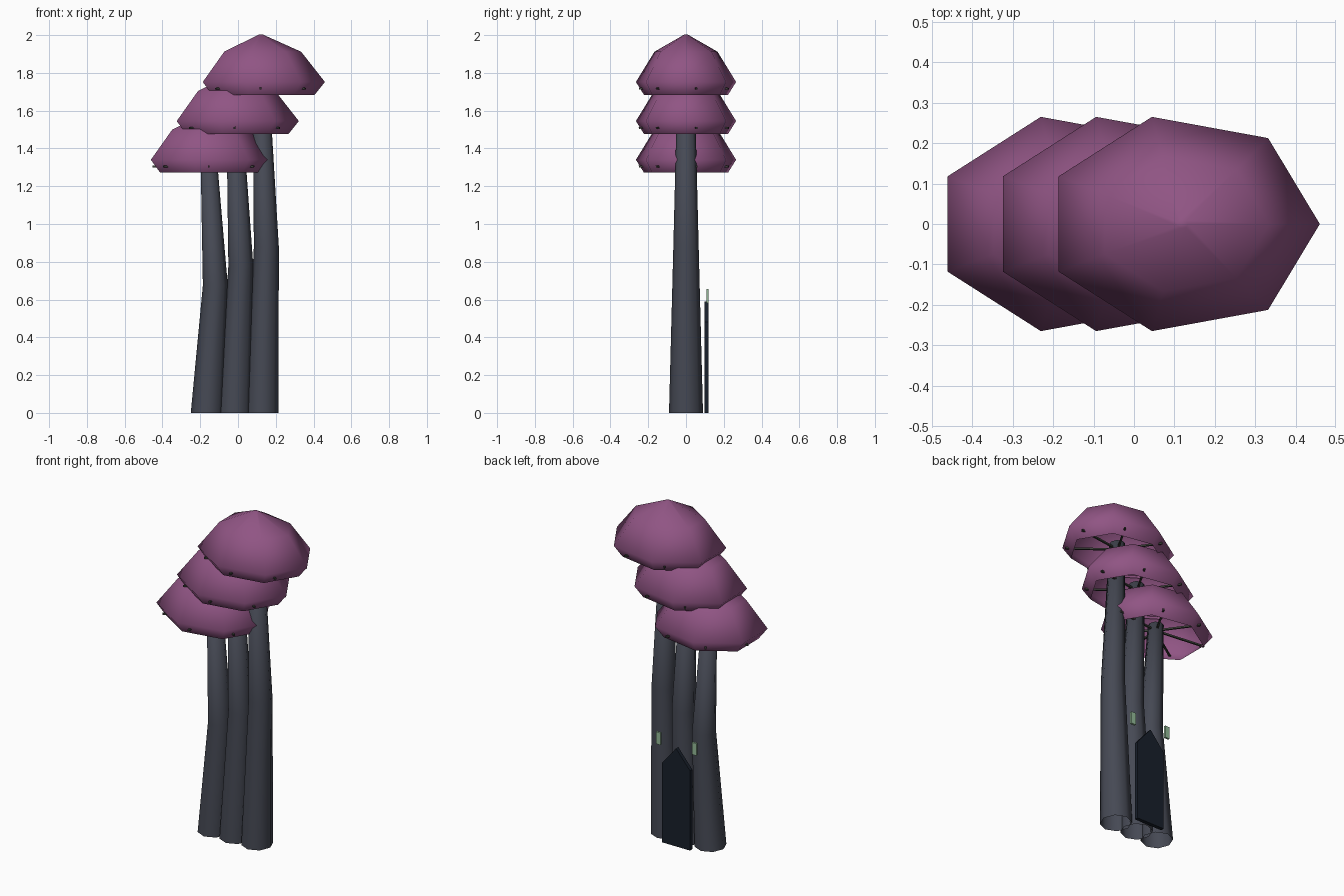
import bpy, math
from mathutils import Vector

if "Cube" in bpy.data.objects:
    bpy.data.objects.remove(bpy.data.objects["Cube"])


def material(name, rgb):
    m = bpy.data.materials.new(name)
    m.diffuse_color = (*rgb, 1)
    m.use_nodes = True
    m.node_tree.nodes["Principled BSDF"].inputs["Base Color"].default_value = m.diffuse_color
    return m


PINK = material("cap_pink", (0.28, 0.09, 0.23))
STEM = material("stem_grey", (0.06, 0.066, 0.088))
RIB = material("rib_dark", (0.05, 0.055, 0.045))
DOOR = material("door_dark", (0.009, 0.014, 0.024))
GLOW = material("window_green", (0.3, 0.5, 0.32))


def mesh(name, verts, faces, mat, smooth=False):
    me = bpy.data.meshes.new(name)
    me.from_pydata(verts, [], faces)
    me.materials.append(mat)
    ob = bpy.data.objects.new(name, me)
    bpy.context.collection.objects.link(ob)
    for p in me.polygons:
        p.use_smooth = smooth
    return ob


def loft(name, rings, n, mat, close_top=True):
    """Join elliptical rings (cx, z, rx, ry), listed bottom to top."""
    verts, faces = [], []
    for cx, z, rx, ry in rings:
        for i in range(n):
            a = 2 * math.pi * i / n
            verts.append((cx + rx * math.cos(a), ry * math.sin(a), z))
    for k in range(len(rings) - 1):
        for i in range(n):
            j = (i + 1) % n
            faces.append((k*n + i, k*n + j, (k+1)*n + j, (k+1)*n + i))
    if close_top:
        faces.append([(len(rings) - 1) * n + i for i in range(n)])
    return mesh(name, verts, faces, mat, True)


def prism(name, outline, y0, y1, mat):
    """Extrude an x-z outline (counter-clockwise from the front) along y."""
    n = len(outline)
    verts = [(x, y, z) for y in (y0, y1) for x, z in outline]
    faces = [list(range(n)), list(range(2*n - 1, n - 1, -1))]
    faces += [(i, n + i, n + (i+1) % n, (i+1) % n) for i in range(n)]
    return mesh(name, verts, faces, mat)


def rod(name, a, b, r, mat):
    """Thin square rod between two points."""
    a, b = Vector(a), Vector(b)
    side = (b - a).cross(Vector((0, 0, 1))).normalized() * r
    up = side.cross(b - a).normalized() * r
    verts = [p + s * side + t * up for p in (a, b)
             for s, t in ((-1, -1), (1, -1), (1, 1), (-1, 1))]
    faces = [(3, 2, 1, 0), (4, 5, 6, 7)]
    faces += [(i, (i+1) % 4, 4 + (i+1) % 4, 4 + i) for i in range(4)]
    return mesh(name, verts, faces, mat)


# name, stem foot x, stem middle x, cap centre x, height of cap's widest ring
for name, x0, x1, x2, z in (("left", -0.163, -0.12, -0.155, 1.34),
                            ("middle", -0.0175, 0.015, -0.018, 1.545),
                            ("right", 0.128, 0.15, 0.12, 1.752)):
    # open-bottomed bent stem
    top = z + 0.01
    loft(name + "_stem", [(x0, 0, 0.087, 0.09), (x1, top / 2, 0.066, 0.067),
                          (x2, top, 0.043, 0.045)], 8, STEM)
    # hollow seven-sided cap
    loft(name + "_cap", [(x2, z + dz, 0.34 * s, 0.272 * s) for dz, s in
                         ((-0.068, 0.84), (0, 1), (0.16, 0.63), (0.25, 0.04))],
         7, PINK)
    # ribs under the cap, tips poking through the rim
    for i in range(7):
        a = -math.pi / 2 + 2 * math.pi * i / 7
        c, s = math.cos(a), math.sin(a)
        rod(f"{name}_rib_{i}", (x2 + 0.03 * c, 0.03 * s, z - 0.025),
            (x2 + 0.305 * c, 0.25 * s, z - 0.036), 0.005, RIB)

# pointed door at the back
cx = -0.0175
prism("door", [(cx - 0.093, 0), (cx + 0.093, 0), (cx + 0.093, 0.48),
               (cx, 0.59), (cx - 0.093, 0.48)], 0.098, 0.12, DOOR)

# glowing windows either side of the door
for side, label in ((-1, "left"), (1, "right")):
    x = cx + side * 0.12
    prism(label + "_window", [(x - 0.015, 0.582), (x + 0.015, 0.582),
                              (x + 0.015, 0.655), (x - 0.015, 0.655)],
          0.108, 0.12, GLOW)
